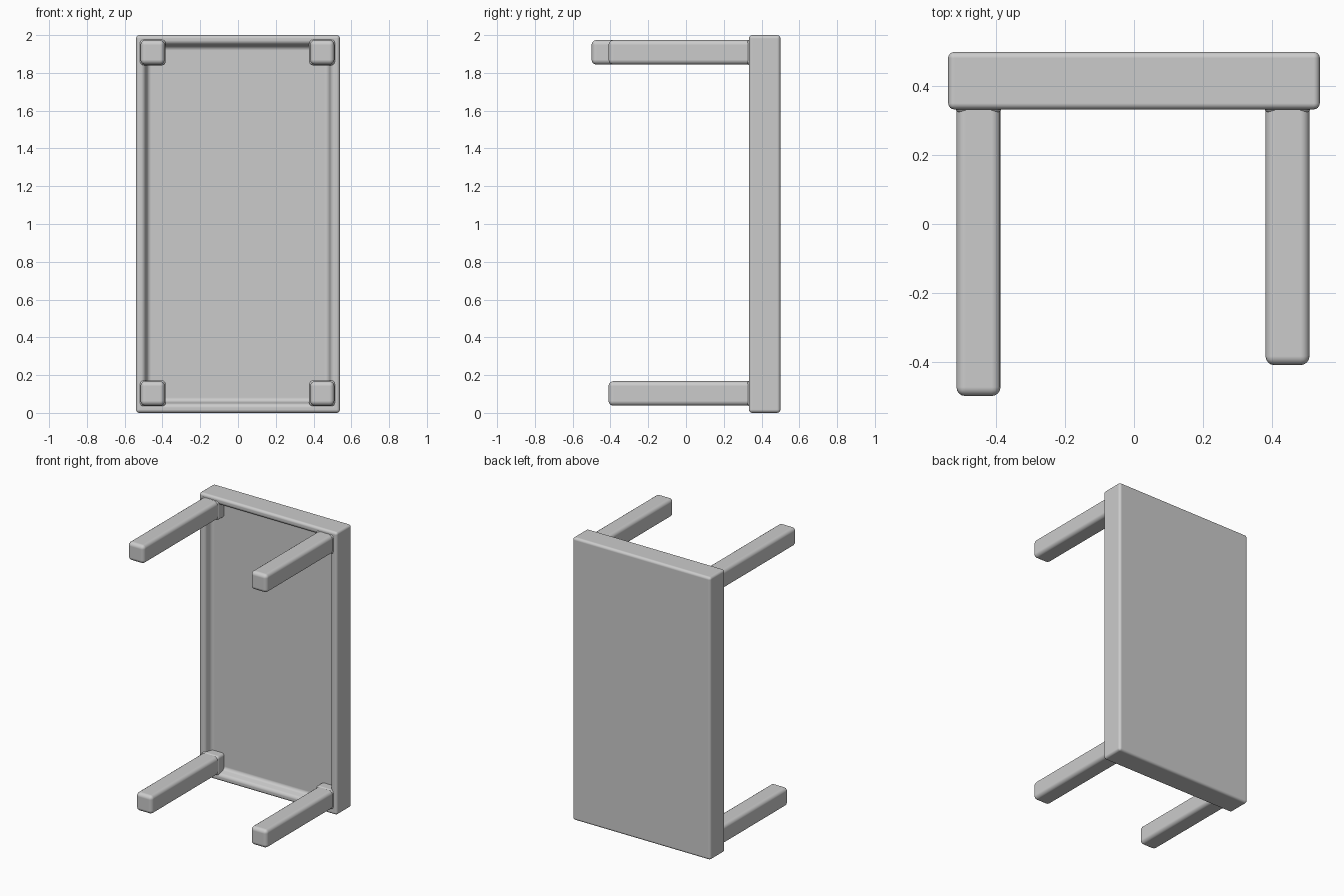
import bpy, bmesh, math
from mathutils import Vector

if "Cube" in bpy.data.objects:
    bpy.data.objects.remove(bpy.data.objects["Cube"])

grey = bpy.data.materials.new("plain grey")
grey.diffuse_color = (0.6, 0.6, 0.6, 1)
grey.use_nodes = True
grey.node_tree.nodes["Principled BSDF"].inputs["Base Color"].default_value = grey.diffuse_color


def box(name, lo, hi, bevel, segments=4, rim=None):
    """Rounded box; rim=(width, slope, depth) sinks a panel into the -y side."""
    lo, hi = Vector(lo), Vector(hi)
    mid, size = (lo + hi) / 2, hi - lo
    bm = bmesh.new()
    bmesh.ops.create_cube(bm, size=1)
    bmesh.ops.scale(bm, vec=size, verts=bm.verts)
    bm.normal_update()
    if rim:
        front = min(bm.faces, key=lambda f: f.calc_center_median().y)
        bmesh.ops.inset_region(bm, faces=[front], thickness=rim[0],
                               use_even_offset=True)
        bmesh.ops.inset_region(bm, faces=[front], thickness=rim[1],
                               use_even_offset=True)
        bmesh.ops.translate(bm, vec=(0, rim[2], 0), verts=front.verts)
    bm.normal_update()
    mesh = bpy.data.meshes.new(name)
    bm.to_mesh(mesh)
    bm.free()
    mesh.materials.append(grey)
    obj = bpy.data.objects.new(name, mesh)
    obj.location = mid
    bpy.context.collection.objects.link(obj)
    bpy.context.view_layer.objects.active = obj
    obj.select_set(True)
    bpy.ops.object.shade_smooth_by_angle(angle=math.radians(35))
    mod = obj.modifiers.new("rounded edges", 'BEVEL')
    mod.width, mod.segments = bevel, segments
    mod.limit_method, mod.angle_limit = 'ANGLE', math.radians(30)
    mod.harden_normals = True
    bpy.ops.object.modifier_apply(modifier=mod.name)
    obj.select_set(False)
    return obj


# Table top standing on its short edge, with a sunken underside
box("table_top", (-0.54, 0.333, 0), (0.54, 0.5, 2), 0.018, rim=(0.045, 0.018, 0.06))

# Four legs, one of them longer, each with a slim collar at the rim
for side, x in (("left", -0.452), ("right", 0.446)):
    for level, z in (("lower", 0.103), ("upper", 1.909)):
        tip = -0.5 if (side, level) == ("left", "upper") else -0.41
        box(f"{level}_{side}_leg", (x - 0.064, tip, z - 0.065),
            (x + 0.064, 0.42, z + 0.065), 0.026)
        box(f"{level}_{side}_collar", (x - 0.069, 0.322, z - 0.069),
            (x + 0.069, 0.42, z + 0.069), 0.02)
